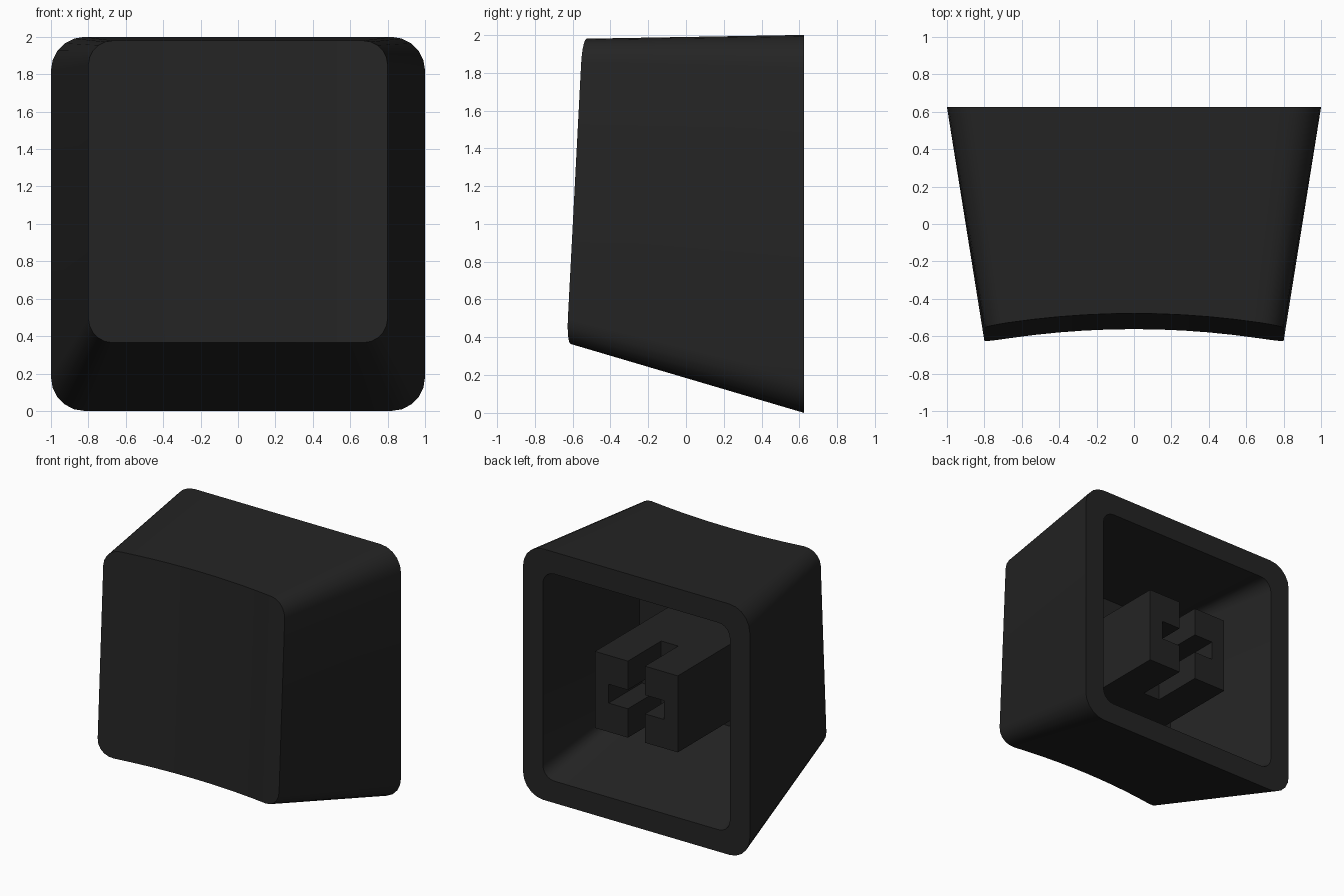
import bpy, bmesh, math

if "Cube" in bpy.data.objects:
    bpy.data.objects.remove(bpy.data.objects["Cube"], do_unlink=True)

BACK, FLOOR = 0.625, -0.37
ARC, SPAN = 5, 10  # corner and straight edge divisions

charcoal = bpy.data.materials.new("charcoal_plastic")
charcoal.use_nodes = True
colour = (0.0175, 0.0175, 0.0175, 1)
charcoal.diffuse_color = colour
bsdf = charcoal.node_tree.nodes["Principled BSDF"]
bsdf.inputs["Base Color"].default_value = colour
bsdf.inputs["Roughness"].default_value = 0.6


def finish(name, bm):
    bmesh.ops.recalc_face_normals(bm, faces=bm.faces)
    mesh = bpy.data.meshes.new(name)
    bm.to_mesh(mesh)
    bm.free()
    mesh.materials.append(charcoal)
    obj = bpy.data.objects.new(name, mesh)
    bpy.context.collection.objects.link(obj)
    return obj


def ring(bm, half, low, high, radius, depth):
    """Rounded rectangle: matching lower and upper rows, depth(x, z) gives y."""
    flat = half - radius
    arc = [math.pi / 2 * i / ARC for i in range(ARC + 1)]
    row = [(-flat - radius * math.cos(a), radius * (1 - math.sin(a))) for a in arc]
    row += [(flat * (2 * i / SPAN - 1), 0) for i in range(1, SPAN)]
    row += [(-x, lift) for x, lift in reversed(row[:ARC + 1])]
    lower = [bm.verts.new((x, depth(x, low + d), low + d)) for x, d in row]
    upper = [bm.verts.new((x, depth(x, high - d), high - d)) for x, d in row]
    return lower, upper


def bridge(bm, first, second):
    a, b = (r[0] + r[1][::-1] for r in (first, second))
    for i in range(len(a)):
        j = (i + 1) % len(a)
        bm.faces.new((a[i], a[j], b[j], b[i]))


def cap(bm, rows):
    low, up = rows
    for i in range(len(low) - 1):
        bm.faces.new((low[i], low[i + 1], up[i + 1], up[i]))


def dish(x, z):
    """Tilted face hollowed across its width."""
    return -0.625 + 0.052 * (z - 0.5) + 0.07 * (1 - (x / 0.8) ** 2)


# Hollow tapered shell
bm = bmesh.new()
face = ring(bm, 0.8, 0.365, 1.98, 0.13, dish)
outer = ring(bm, 1.0, 0.0, 2.0, 0.18, lambda x, z: BACK)
inner = ring(bm, 0.825, 0.175, 1.825, 0.1, lambda x, z: BACK)
floor = ring(bm, 0.67, 0.46, 1.81, 0.06, lambda x, z: FLOOR)
cap(bm, face)
bridge(bm, face, outer)
bridge(bm, outer, inner)
bridge(bm, inner, floor)
cap(bm, floor)
shell = finish("key_shell", bm)
bpy.context.view_layer.objects.active = shell
shell.select_set(True)
bpy.ops.object.shade_smooth_by_angle(angle=math.radians(35))
shell.select_set(False)


def extrude_profile(name, points, start, end):
    bm = bmesh.new()
    base = bm.faces.new([bm.verts.new((x, start, 1 + z)) for x, z in points])
    moved = bmesh.ops.extrude_face_region(bm, geom=[base], use_keep_orig=True)
    verts = [v for v in moved["geom"] if isinstance(v, bmesh.types.BMVert)]
    bmesh.ops.translate(bm, verts=verts, vec=(0, end - start, 0))
    return finish(name, bm)


# Solid root of the stem, then two notched prongs forming the cross socket
W, H, SLOT, ARM = 0.365, 0.305, 0.075, 0.245
MOUTH = BACK - 0.42
extrude_profile("stem_root", [(-W, -H), (W, -H), (W, H), (-W, H)], FLOOR - 0.02, MOUTH)
prongs = extrude_profile(
    "stem_prongs",
    [(SLOT, -H), (W, -H), (W, H), (SLOT, H),
     (SLOT, SLOT), (ARM, SLOT), (ARM, -SLOT), (SLOT, -SLOT)],
    MOUTH, BACK)
prongs.modifiers.new("mirror", "MIRROR").use_axis = (True, False, False)
